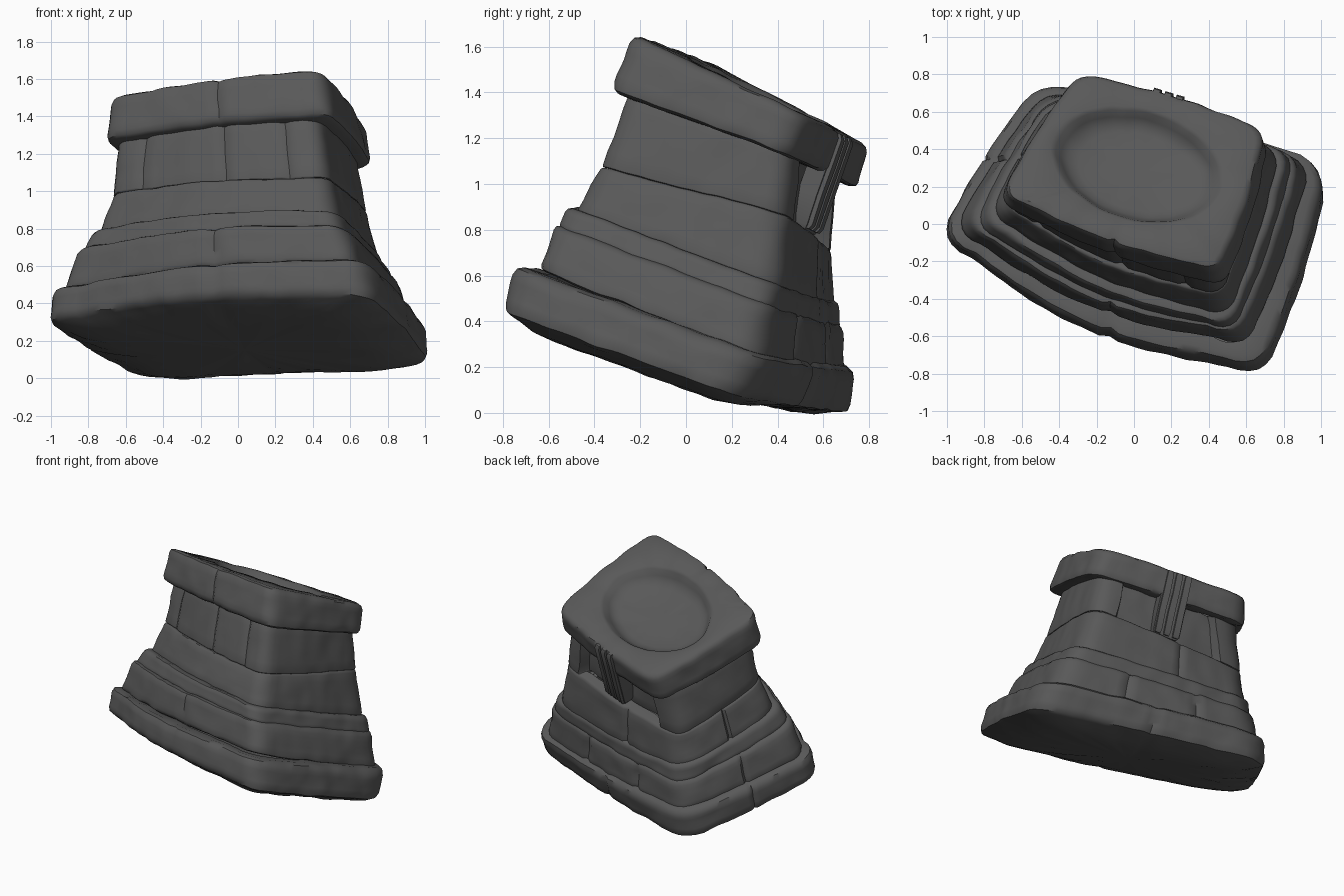
import bpy, bmesh, math
from mathutils import Vector, noise

if "Cube" in bpy.data.objects:
    bpy.data.objects.remove(bpy.data.objects["Cube"])

N, K = 28, 6          # samples per side, samples per rounded corner


def ring(corners, radius, bulges, joints, recess=0.0):
    """Rounded quad through four corners (left, front, right, back) with curved, jointed sides."""
    c = [Vector(p) for p in corners]
    n = (c[2] - c[0]).cross(c[3] - c[1]).normalized()
    arms = [((c[i - 1] - c[i]).normalized(), (c[(i + 1) % 4] - c[i]).normalized()) for i in range(4)]
    ctrl = [c[i] - radius * (arms[i][0] + arms[i][1]) / 4 for i in range(4)]
    pts = []
    for i in range(4):
        a, b = arms[i]
        p0, p1, p2 = ctrl[i] + a * radius, ctrl[i], ctrl[i] + b * radius
        for k in range(K):
            t = k / K
            pts.append(p0 * (1 - t) ** 2 + p1 * 2 * t * (1 - t) + p2 * t * t)
        q = ctrl[(i + 1) % 4] - b * radius
        out = b.cross(n).normalized()
        for k in range(N):
            t = k / N
            off = bulges[i] * math.sin(math.pi * t)
            if any(abs(k - j * N) < 0.5 for j in joints[i]):
                off -= 0.018
            if i == 2 and 0.06 < t < 0.94:
                off -= recess
            pts.append(p2.lerp(q, t) + out * off)
    return pts


def shrink(pts, d):
    m = sum(pts, Vector()) / len(pts)
    return [p + (m - p).normalized() * d for p in pts]


def loft(name, rings, rough=0.008, start=False, end=False):
    """Skin the rings; only close the ends that stay visible."""
    bm = bmesh.new()
    rows = []
    for r in rings:
        rows.append([bm.verts.new(p + noise.noise_vector(p * 9) * rough) for p in r])
    n = len(rows[0])
    for a, b in zip(rows, rows[1:]):
        for i in range(n):
            j = (i + 1) % n
            bm.faces.new((a[i], a[j], b[j], b[i]))
    for row, closed, flip in ((rows[0], start, 1), (rows[-1], end, 0)):
        if closed:
            mid = bm.verts.new(sum((v.co for v in row), Vector()) / n)
            for i in range(n):
                p, q = row[i], row[(i + 1) % n]
                bm.faces.new((q, p, mid) if flip else (p, q, mid))
    bmesh.ops.recalc_face_normals(bm, faces=bm.faces)
    me = bpy.data.meshes.new(name)
    bm.to_mesh(me)
    bm.free()
    ob = bpy.data.objects.new(name, me)
    bpy.context.collection.objects.link(ob)
    bpy.context.view_layer.objects.active = ob
    ob.select_set(True)
    bpy.ops.object.shade_smooth_by_angle(angle=math.radians(40))
    ob.select_set(False)
    ob.data.materials.append(stone)
    return ob


def tier(low, high, radius, bulge, bevel, joints, recess=0.0):
    bulges = (bulge, 0.015, 0.02, 0.01)
    a = ring(low, radius, bulges, joints, recess)
    b = ring(high, radius, bulges, joints, recess)
    h = sum((q - p).length for p, q in zip(a, b)) / len(a)
    e = min(bevel / h, 0.4)
    steps = [(0, bevel), (e * 0.3, bevel * 0.3)] + [(e + (1 - 2 * e) * k / 5, 0) for k in range(6)]
    steps += [(1 - e * 0.3, bevel * 0.3), (1, bevel)]
    return [shrink([p.lerp(q, t) for p, q in zip(a, b)], d) for t, d in steps]


def ledge(rings, d):
    """Add a narrow upper ledge running under the next course."""
    return rings + [shrink(rings[-1], d)]


stone = bpy.data.materials.new("dark_stone")
stone.diffuse_color = (0.10, 0.10, 0.10, 1)
stone.use_nodes = True
stone.node_tree.nodes["Principled BSDF"].inputs["Base Color"].default_value = stone.diffuse_color

# Stacked courses: lower corners, upper corners (left, front, right, back)
flare_top = ((-.66, .10, .98), (.45, -.36, 1.07), (.67, .41, .87), (-.38, .62, .71))
neck_top = ((-.63, .17, 1.29), (.41, -.24, 1.39), (.62, .44, 1.16), (-.31, .65, 1.02))
cap_low = ((-.70, .12, 1.27), (.47, -.32, 1.40), (.70, .42, 1.13), (-.31, .74, .98))
cap_high = ((-.67, .17, 1.50), (.43, -.22, 1.65), (.67, .50, 1.31), (-.28, .79, 1.17))

slab = tier(((-1, -.08, .30), (.67, -.79, .43), (1, .19, .07), (-.50, .70, .0)),
            ((-.98, -.05, .48), (.65, -.73, .64), (.98, .31, .26), (-.49, .73, .20)),
            .22, .12, .045, ((.56,), (), (.5,), (.5,)))
drop = Vector((.06, .25, .95)) * -1
belly = [[p + drop * z for p in shrink(slab[0], d)]
         for d, z in ((.45, .06), (.25, .055), (.12, .038), (.04, .012))]
loft("base_slab", ledge(belly + slab, .09), start=True)
loft("lower_step", ledge(tier(((-.93, -.03, .46), (.59, -.63, .62), (.91, .30, .24), (-.46, .68, .18)),
                              ((-.85, 0, .69), (.53, -.56, .82), (.85, .34, .48), (-.44, .67, .39)),
                              .18, .10, .03, ((.57,), (), (.3, .75), (.5,))), .04))
loft("thin_band", ledge(tier(((-.83, .0, .67), (.52, -.55, .80), (.83, .34, .46), (-.43, .66, .37)),
                             ((-.77, .03, .79), (.49, -.51, .90), (.79, .37, .57), (-.42, .65, .49)),
                             .16, .08, .025, ((), (), (), ())), .05))
loft("flared_course", ledge(tier(((-.74, .05, .77), (.48, -.47, .88), (.75, .38, .56), (-.41, .63, .47)),
                                 flare_top, .16, .06, .015, ((), (), (.6,), (.5,))), .07))
loft("neck", tier(flare_top, neck_top, .14, .045, .01, ((.07, .57, .93), (), (), ()), .07))

# Cap with a shallow oval bowl in its top
cap = tier(cap_low, cap_high, .14, .04, .035, ((.55,), (), (), ()))
c = [Vector(p) for p in cap_high]
mid = sum(c, Vector()) / 4
u = ((c[1] - c[0]) + (c[2] - c[3])).normalized()
n = (c[2] - c[0]).cross(c[3] - c[1]).normalized()
v = n.cross(u)
mid = mid - u * .02


def oval(scale, depth):
    out = []
    for p in cap[-1]:
        a = math.atan2((p - mid).dot(v) / .32, (p - mid).dot(u) / .46)
        out.append(mid + scale * (u * .46 * math.cos(a) + v * .32 * math.sin(a)) - n * depth)
    return out


bowl = [oval(s, d) for s, d in ((1.04, 0), (.98, .012), (.91, .05), (.82, .08), (.7, .092), (.4, .1), (.2, .1))]
loft("cap_with_bowl", [shrink(cap[0], .10)] + cap + bowl, end=True)

# Ribbed bracket hanging down the back from the cap
along = (c[2] - c[3]).normalized()
back_mid = (c[2] + c[3]) / 2 - along * .03
down = ((Vector(cap_low[2]) + Vector(cap_low[3])) / 2 - (c[2] + c[3]) / 2).normalized()
out_dir = along.cross(down).normalized()
if out_dir.y < 0:
    out_dir = -out_dir


def box(name, offset, width, depth, length):
    rings = []
    for t, s in ((.03, .8), (.08, 1), (.35, 1), (.65, 1), (.95, 1), (1, .85)):
        o = back_mid + along * offset + down * length * t
        rings.append([o + along * x * width / 2 * s + out_dir * y
                      for x, y in ((-1, -.04), (-1, depth * s), (1, depth * s), (1, -.04))])
    loft(name, rings, .003, True, True)


box("bracket_plate", 0, .19, .05, .46)
for k in (-1, 0, 1):
    box("bracket_rib", k * .064, .044, .07, .45)
